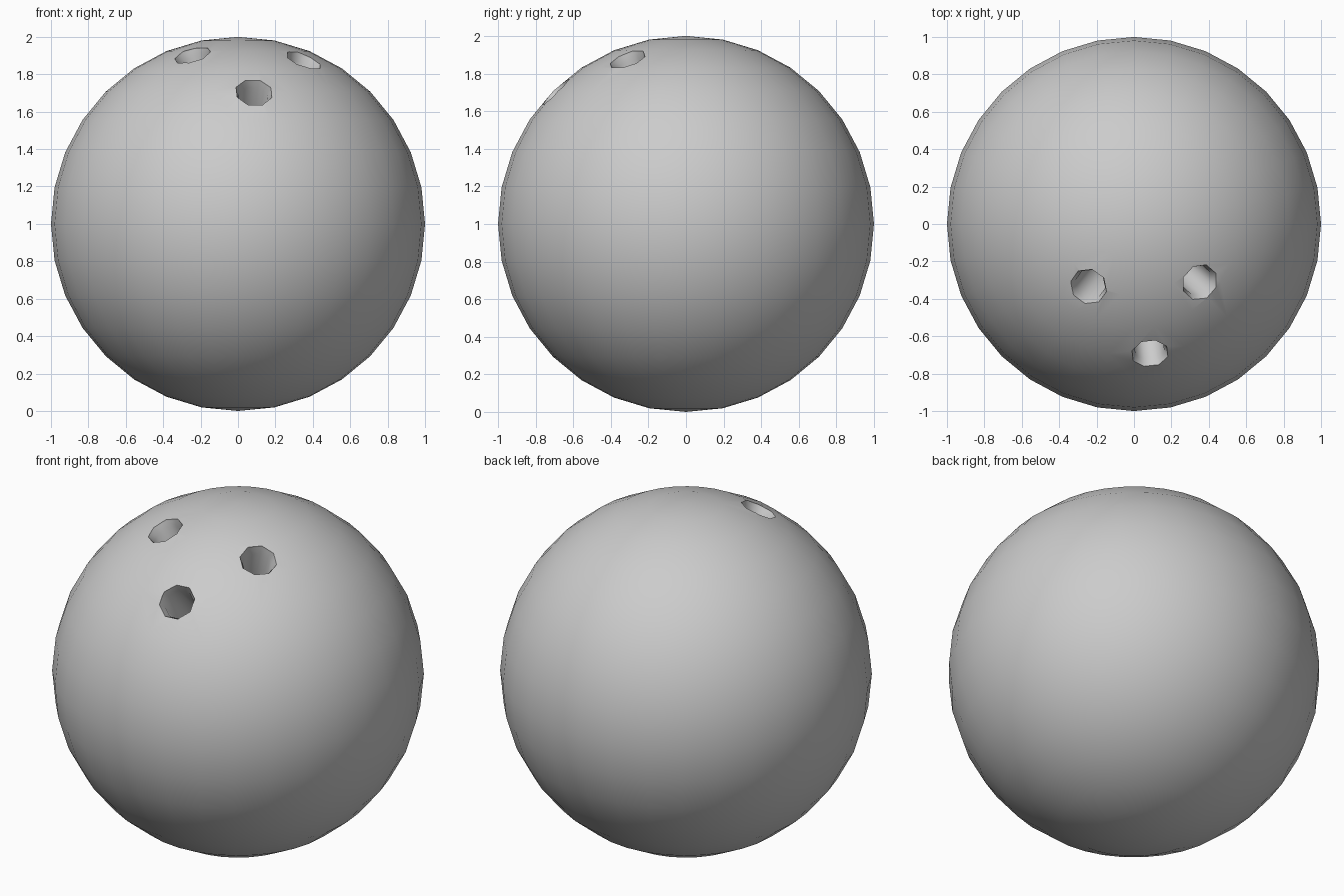
import bpy, bmesh, math
from mathutils import Vector

if "Cube" in bpy.data.objects:
    bpy.data.objects.remove(bpy.data.objects["Cube"])

CENTRE = Vector((0, 0, 1))
SIDES = 8
# hole directions from the ball centre
HOLES = [(-0.24, -0.33, 0.89), (0.35, -0.31, 0.87), (0.085, -0.69, 0.70)]
# cutter profile: radius, distance from the ball centre
PROFILE = [(0.083, 0.50), (0.083, 0.95), (0.10, 0.985), (0.115, 1.08)]

# ball body
bpy.ops.mesh.primitive_uv_sphere_add(segments=32, ring_count=16, radius=1, location=CENTRE)
ball = bpy.context.object
ball.name = "ball"

# finger hole cutter with flared rims
bm = bmesh.new()
for d in HOLES:
    axis = Vector(d).normalized()
    rot = axis.to_track_quat('Z', 'Y')
    rings = []
    for r, h in PROFILE:
        ring = []
        for i in range(SIDES):
            a = 2 * math.pi * (i + 0.5) / SIDES
            ring.append(bm.verts.new(CENTRE + rot @ Vector((r * math.cos(a), r * math.sin(a), h))))
        rings.append(ring)
    for lo, hi in zip(rings, rings[1:]):
        for i in range(SIDES):
            j = (i + 1) % SIDES
            bm.faces.new((lo[i], lo[j], hi[j], hi[i]))
    bm.faces.new(rings[0][::-1])
    bm.faces.new(rings[-1])
bmesh.ops.recalc_face_normals(bm, faces=bm.faces)
mesh = bpy.data.meshes.new("hole_cutter")
bm.to_mesh(mesh)
bm.free()
cutter = bpy.data.objects.new("hole_cutter", mesh)
bpy.context.collection.objects.link(cutter)
cutter.hide_render = True

# drill the holes
mod = ball.modifiers.new("finger_holes", 'BOOLEAN')
mod.operation = 'DIFFERENCE'
mod.solver = 'EXACT'
mod.object = cutter
bpy.context.view_layer.objects.active = ball
bpy.ops.object.modifier_apply(modifier=mod.name)
bpy.data.objects.remove(cutter)

# smooth shading with crisp hole rims
ball.select_set(True)
bpy.ops.object.shade_smooth_by_angle(angle=math.radians(50))
